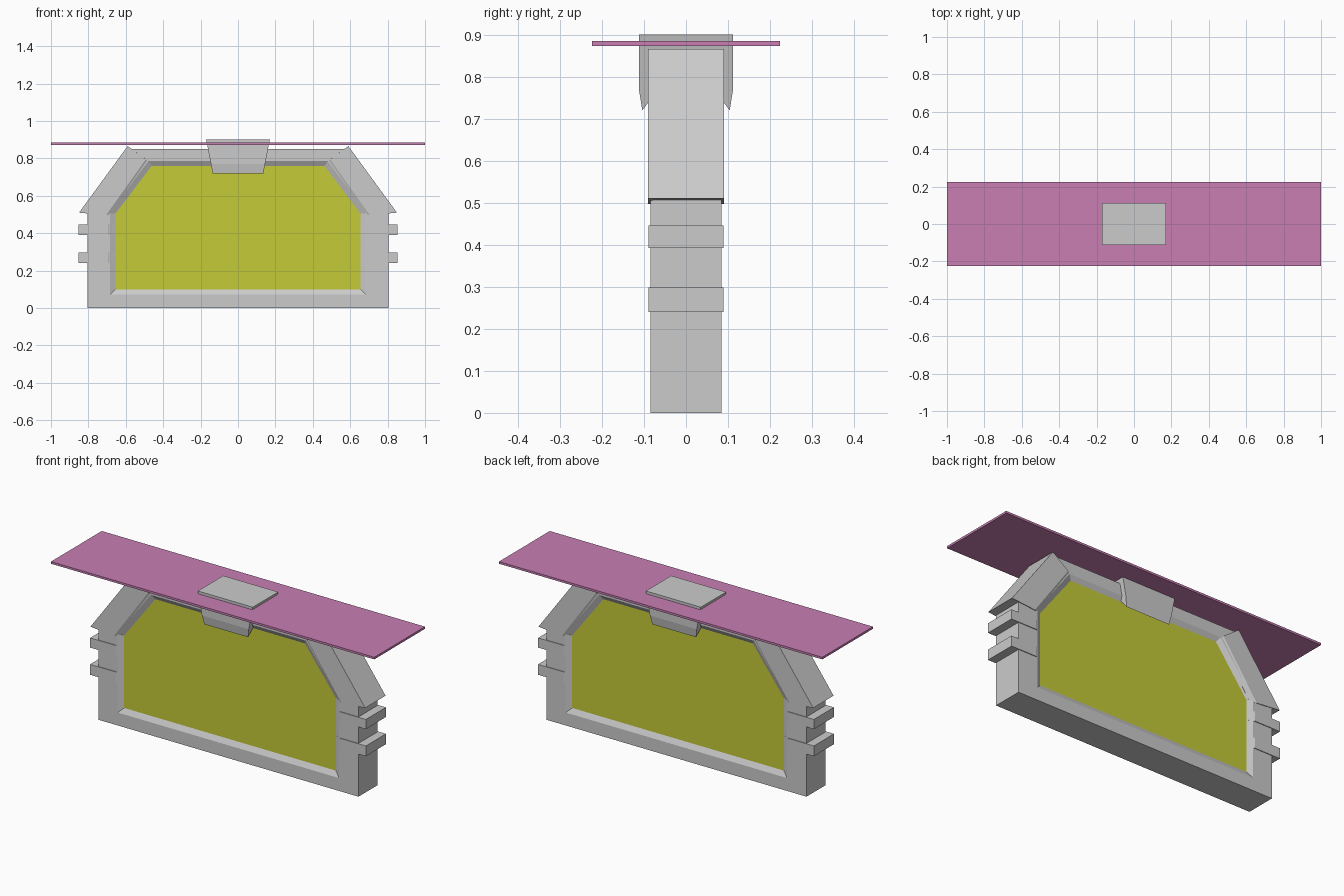
import bpy, bmesh

if "Cube" in bpy.data.objects:
    bpy.data.objects.remove(bpy.data.objects["Cube"])

def loft(name, sections, caps=True):
    """Join equal-length XZ outlines, each placed at its own y."""
    bm = bmesh.new()
    rings = [[bm.verts.new((x, y, z)) for x, z in pts] for y, pts in sections]
    for a, b in zip(rings, rings[1:]):
        n = len(a)
        for i in range(n):
            j = (i + 1) % n
            bm.faces.new((a[i], a[j], b[j], b[i]))
    if caps:
        bm.faces.new(rings[0])
        bm.faces.new(rings[-1])
    bmesh.ops.recalc_face_normals(bm, faces=bm.faces)
    me = bpy.data.meshes.new(name)
    bm.to_mesh(me)
    bm.free()
    ob = bpy.data.objects.new(name, me)
    bpy.context.collection.objects.link(ob)
    return ob

def both(half):
    """Complete a right-half outline with its mirror image."""
    return half + [(-x, z) for x, z in reversed(half)]

def mirror_x(ob):
    ob.modifiers.new("mirror", 'MIRROR').use_bisect_axis[0] = False

def paint(ob, name, rgb):
    mat = bpy.data.materials.new(name)
    mat.diffuse_color = (*rgb, 1)
    mat.use_nodes = True
    mat.node_tree.nodes["Principled BSDF"].inputs["Base Color"].default_value = mat.diffuse_color
    ob.data.materials.append(mat)

def box(x0, x1, z0, z1):
    return [(x0, z0), (x1, z0), (x1, z1), (x0, z1)]

# Window frame with a chamfer towards the glass on both faces
outer = both([(0.805, 0), (0.805, 0.51), (0.572, 0.85)])
lip = both([(0.685, 0.072), (0.685, 0.515), (0.48, 0.785)])
inner = both([(0.655, 0.10), (0.655, 0.505), (0.462, 0.76)])
loft("window_frame", [(-0.07, inner), (-0.085, lip), (-0.085, outer),
                      (0.085, outer), (0.085, lip), (0.07, inner)], caps=False)

# Glass
glass = loft("glass", [(-0.07, inner), (0.07, inner)])
paint(glass, "glass_yellow", (0.56, 0.60, 0.04))

# Sloping corner stones, slightly proud of the frame
face = [(0.85, 0.51), (0.59, 0.866), (0.493, 0.795), (0.705, 0.497)]
body = [(0.85, 0.51), (0.59, 0.866), (0.472, 0.78), (0.672, 0.497)]
mirror_x(loft("corner_stone", [(-0.09, face), (-0.076, body),
                               (0.076, body), (0.09, face)]))

# Side blocks
for i, (z0, z1) in enumerate([(0.24, 0.298), (0.392, 0.446)]):
    face, body = box(0.695, 0.853, z0, z1), box(0.664, 0.853, z0, z1)
    mirror_x(loft(f"side_block_{i + 1}", [(-0.089, face), (-0.075, body),
                                          (0.075, body), (0.089, face)]))

# Keystone with tapered sides and an undercut foot
def half_width(z):
    return 0.135 + (z - 0.72) / 0.18 * 0.035

profile = [(0.112, 0.90), (0.112, 0.77), (0.104, 0.72), (0.068, 0.767)]
profile += [(-y, z) for y, z in reversed(profile)]
bm = bmesh.new()
left, right = [[bm.verts.new((s * half_width(z), y, z)) for y, z in profile]
               for s in (-1, 1)]
for i in range(len(profile)):
    j = (i + 1) % len(profile)
    bm.faces.new((left[i], left[j], right[j], right[i]))
bm.faces.new(left)
bm.faces.new(right)
bmesh.ops.recalc_face_normals(bm, faces=bm.faces)
mesh = bpy.data.meshes.new("keystone")
bm.to_mesh(mesh)
bm.free()
bpy.context.collection.objects.link(bpy.data.objects.new("keystone", mesh))

# Thin top ledge
plate = box(-1, 1, 0.873, 0.885)
ledge = loft("top_ledge", [(-0.224, plate), (0.224, plate)])
paint(ledge, "ledge_pink", (0.58, 0.21, 0.45))
